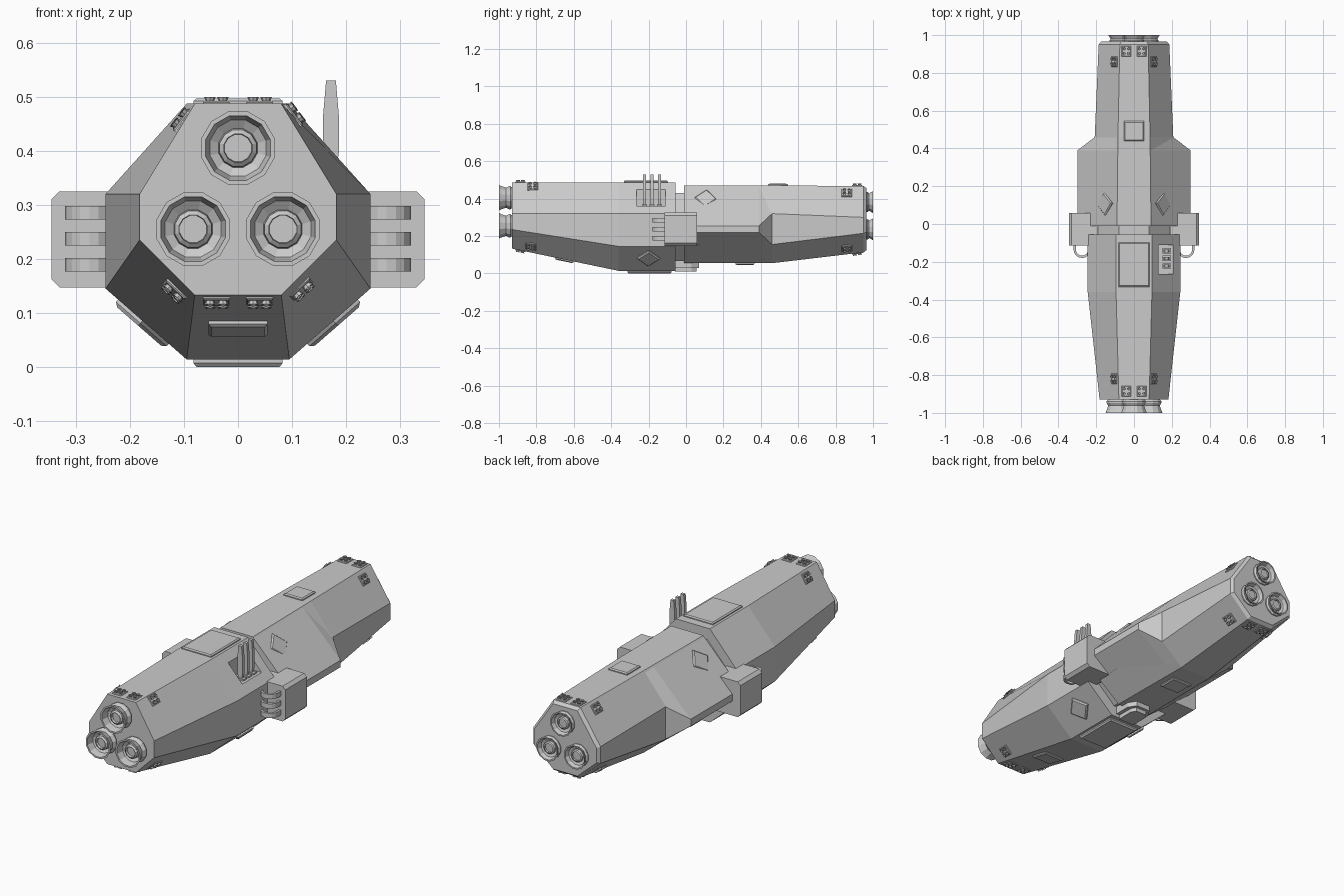
import bpy, bmesh, math
from mathutils import Vector, Matrix
from mathutils.bvhtree import BVHTree

if "Cube" in bpy.data.objects:
    bpy.data.objects.remove(bpy.data.objects["Cube"])


def finish(name, bm):
    bmesh.ops.recalc_face_normals(bm, faces=bm.faces)
    me = bpy.data.meshes.new(name)
    bm.to_mesh(me)
    bm.free()
    ob = bpy.data.objects.new(name, me)
    bpy.context.collection.objects.link(ob)
    return ob


def skin(bm, rings):
    """Bridge a list of closed point rings and cap both ends."""
    vs = [[bm.verts.new(p) for p in r] for r in rings]
    n = len(rings[0])
    for a, b in zip(vs, vs[1:]):
        for i in range(n):
            bm.faces.new((a[i], a[(i + 1) % n], b[(i + 1) % n], b[i]))
    bm.faces.new(vs[0])
    bm.faces.new(vs[-1])


def hull(name, sections):
    """Eight-sided loft: y, top half width, top z, side half width, upper z, lower z, bottom half width, bottom z."""
    bm = bmesh.new()
    rings = []
    for y, tw, tz, w, uz, lz, bw, bz in sections:
        half = [(tw, tz), (w, uz), (w, lz), (bw, bz)]
        rings.append([(x, y, z) for x, z in half] + [(-x, y, z) for x, z in reversed(half)])
    skin(bm, rings)
    bmesh.ops.recalc_face_normals(bm, faces=bm.faces)
    tree = BVHTree.FromBMesh(bm)
    return finish(name, bm), tree


def prism(name, outline, lo, hi, axis='y'):
    """Extrude an (x, z) outline along y, or an (x, y) outline along z."""
    bm = bmesh.new()
    put = (lambda p, t: (p[0], t, p[1])) if axis == 'y' else (lambda p, t: (p[0], p[1], t))
    skin(bm, [[put(p, t) for p in outline] for t in (lo, hi)])
    return finish(name, bm)


def box(name, x0, x1, y0, y1, z0, z1):
    return prism(name, [(x0, z0), (x1, z0), (x1, z1), (x0, z1)], y0, y1)


def surface_frame(tree, x, y, up, spin=0):
    """Frame lying on the hull above or below (x, y), local z pointing out."""
    d = -1 if up else 1
    loc, nor, _, _ = tree.ray_cast(Vector((x, y, -2 * d)), Vector((0, 0, d)))
    u = (Vector((0, 1, 0)) - nor * nor.y).normalized()
    v = nor.cross(u)
    rot = Matrix((u, v, nor)).transposed().to_4x4()
    return Matrix.Translation(loc) @ rot @ Matrix.Rotation(spin, 4, 'Z')


def slab(bm, m, length, width, h, inset=0.006):
    rings = []
    for z, s in ((-0.006, 0), (h * 0.5, 0), (h, inset)):
        a, b = length / 2 - s, width / 2 - s
        rings.append([m @ Vector(p) for p in ((-a, -b, z), (a, -b, z), (a, b, z), (-a, b, z))])
    skin(bm, rings)


def plate(name, tree, x, y, up, length, width, h=0.01, spin=0):
    bm = bmesh.new()
    slab(bm, surface_frame(tree, x, y, up, spin), length, width, h)
    finish(name, bm)


def thruster(name, tree, x, y, up):
    """Small pad carrying four manoeuvring nozzles."""
    bm = bmesh.new()
    m = surface_frame(tree, x, y, up)
    slab(bm, m, 0.056, 0.05, 0.005, 0.003)
    for i in (-1, 1):
        for j in (-1, 1):
            rings = []
            for r, z in ((0.007, 0.003), (0.0105, 0.012), (0.007, 0.012), (0.005, 0.006)):
                rings.append([m @ Vector((i * 0.013 + r * math.cos(k * math.pi / 4),
                                          j * 0.012 + r * math.sin(k * math.pi / 4), z)) for k in range(8)])
            skin(bm, rings)
    finish(name, bm)


def engine(name, x, z, y, sign, scale, depth):
    """Twelve-sided bell with an inner plug, opening along y."""
    prof = [(0.05, -0.1), (0.062, 0.12), (0.062, 0.25), (0.054, 0.45), (0.062, 0.8), (0.068, 1), (0.06, 1),
            (0.052, 0.5), (0.036, 0.35), (0.034, 0.6), (0.026, 0.7), (0.025, 0.5), (0.012, 0.5)]
    bm = bmesh.new()
    skin(bm, [[(x + r * scale * math.cos((k + 0.5) * math.pi / 6), y + sign * t * depth,
                z + r * scale * math.sin((k + 0.5) * math.pi / 6)) for k in range(12)] for r, t in prof])
    finish(name, bm)


# Two hull halves and the neck between them
front, ft = hull("front_hull", [
    (-0.93, 0.08, 0.487, 0.182, 0.32, 0.235, 0.08, 0.133),
    (-0.36, 0.095, 0.487, 0.245, 0.32, 0.145, 0.095, 0.014),
    (-0.055, 0.095, 0.487, 0.245, 0.32, 0.145, 0.095, 0.014)])
rear, rt = hull("rear_hull", [
    (-0.01, 0.09, 0.47, 0.212, 0.325, 0.15, 0.09, 0.055),
    (0.46, 0.085, 0.47, 0.208, 0.32, 0.155, 0.085, 0.055),
    (0.95, 0.075, 0.468, 0.187, 0.30, 0.215, 0.075, 0.113),
    (0.965, 0.068, 0.455, 0.175, 0.295, 0.22, 0.068, 0.125)])
hull("neck", [(y, 0.08, 0.43, 0.19, 0.31, 0.17, 0.08, 0.07) for y in (-0.07, 0.01)])

# Wide shoulders carrying the rear chamfers outwards
hull("rear_shoulders", [
    (-0.01, 0.09, 0.469, 0.30, 0.255, 0.22, 0.09, 0.056),
    (0.39, 0.0857, 0.469, 0.30, 0.255, 0.22, 0.0857, 0.056),
    (0.46, 0.0845, 0.469, 0.207, 0.32, 0.155, 0.0845, 0.056)])

# Notch in the front hull for the antenna blades
cut = box("notch_cutter", 0.13, 0.35, -0.265, -0.11, 0.36, 0.6)
cut.hide_render = True
mod = front.modifiers.new("notch", 'BOOLEAN')
mod.object = cut
mod.operation = 'DIFFERENCE'
mod.solver = 'EXACT'
bpy.context.view_layer.objects.active = front
bpy.ops.object.modifier_apply(modifier=mod.name)
bpy.data.objects.remove(cut)

# Antenna blades and their feet
blade = [(0.164, 0.35), (0.18, 0.35), (0.187, 0.40), (0.187, 0.46), (0.181, 0.53),
         (0.163, 0.53), (0.157, 0.46), (0.157, 0.40)]
for i, y in enumerate((-0.222, -0.182, -0.142)):
    prism(f"antenna_blade_{i}", blade, y - 0.008, y + 0.008)
    box(f"antenna_foot_{i}", 0.15, 0.195, y - 0.014, y + 0.014, 0.355, 0.368)

# Side pods with three curved rails each
for s in (-1, 1):
    side = "right" if s > 0 else "left"
    c = 0.015
    prism(f"side_pod_{side}", [(s * x, z) for x, z in (
        (0.19, 0.147), (0.345 - c, 0.147), (0.345, 0.147 + c),
        (0.345, 0.325 - c), (0.345 - c, 0.325), (0.19, 0.325))], -0.115, 0.058)
    arc = [(math.cos(a), math.sin(a)) for a in [k * math.pi / 8 for k in range(9)]]
    outer = [(0.275 + 0.045 * x, -0.135 - 0.045 * y) for x, y in arc]
    inner = [(0.275 + 0.033 * x, -0.135 - 0.033 * y) for x, y in reversed(arc)]
    rail = [(0.32, -0.11)] + outer + inner + [(0.308, -0.11)]
    for i, z in enumerate((0.285, 0.237, 0.189)):
        prism(f"pod_rail_{side}_{i}", [(s * x, y) for x, y in rail], z - 0.0125, z + 0.0125, 'z')

    # Square panels set at an angle on the chamfers
    plate(f"upper_panel_{side}", rt, s * 0.15, 0.105, True, 0.088, 0.088, 0.012, s * math.radians(40))
    plate(f"lower_panel_{side}", ft, s * 0.175, -0.2, False, 0.088, 0.088, 0.012, s * math.radians(43))

    # Manoeuvring thrusters
    for end, tree, yc, yf, yb in (("front", ft, -0.82, -0.885, -0.83), ("rear", rt, 0.86, 0.915, 0.86)):
        for up, level in ((True, "upper"), (False, "lower")):
            thruster(f"{level}_thruster_{end}_{side}", tree, s * 0.04, yf, up)
            thruster(f"{level}_chamfer_thruster_{end}_{side}", tree, s * (0.102 if up else 0.116),
                     yc if up else yb, up)

# Hatches on the top and bottom
plate("front_top_hatch", ft, 0, -0.215, True, 0.235, 0.165)
plate("rear_top_hatch", rt, 0, 0.492, True, 0.105, 0.105)
plate("front_belly_hatch", ft, 0, -0.195, False, 0.235, 0.165, 0.014)
plate("front_chin_hatch", ft, 0, -0.65, False, 0.10, 0.11)
plate("rear_belly_hatch", rt, 0, 0.315, False, 0.10, 0.11)

# Docking collar under the neck
prism("docking_collar", [(-0.065, -0.06), (0.065, -0.06), (0.065, 0.03), (0.04, 0.07),
                         (-0.04, 0.07), (-0.065, 0.03)], 0.03, 0.075, 'z')
prism("docking_lip", [(-0.045, -0.06), (0.045, -0.06), (0.045, 0.03), (0.03, 0.055),
                      (-0.03, 0.055), (-0.045, 0.03)], 0.01, 0.035, 'z')

# Three engines at each end
for i, (x, d) in enumerate(((0, 0.15), (-1, 0), (1, 0))):
    engine(f"front_engine_{i}", x * 0.083, 0.255 + d, -0.93, -1, 1.03, 0.07)
    engine(f"rear_engine_{i}", x * 0.077, 0.236 + d * 0.97, 0.962, 1, 0.9, 0.038)
